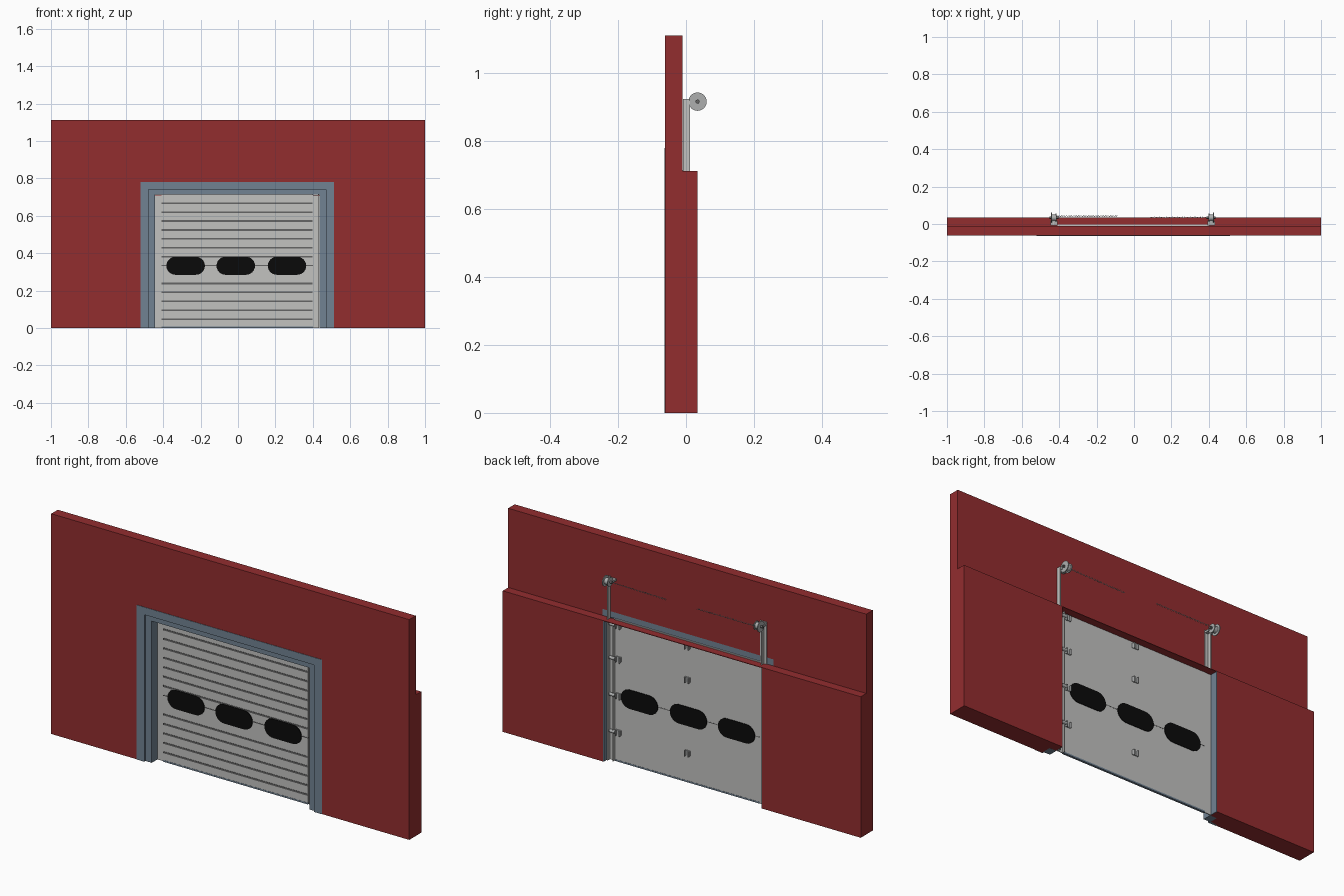
import bpy, bmesh, math
from mathutils import Matrix

if "Cube" in bpy.data.objects:
    bpy.data.objects.remove(bpy.data.objects["Cube"])


def material(name, rgb):
    m = bpy.data.materials.new(name)
    m.use_nodes = True
    col = (*rgb, 1)
    m.diffuse_color = col
    m.node_tree.nodes["Principled BSDF"].inputs["Base Color"].default_value = col
    return m


RED = material("red wall", (0.29, 0.026, 0.028))
BLUE = material("blue grey trim", (0.165, 0.225, 0.29))
PANEL = material("light grey panel", (0.54, 0.54, 0.53))
GROOVE = material("dark grey groove", (0.13, 0.13, 0.13))
BLACK = material("black window", (0.003, 0.003, 0.003))
STEEL = material("steel", (0.42, 0.43, 0.43))

CX = -0.004          # centre line of the doorway
HALF, HEAD = 0.44, 0.712   # clear opening


def finish(name, bm, mat):
    bmesh.ops.recalc_face_normals(bm, faces=bm.faces[:])
    me = bpy.data.meshes.new(name)
    bm.to_mesh(me)
    bm.free()
    me.materials.append(mat)
    ob = bpy.data.objects.new(name, me)
    bpy.context.collection.objects.link(ob)
    return ob


def box(name, x, y, z, mat):
    bm = bmesh.new()
    size = [b - a for a, b in (x, y, z)]
    mid = [(a + b) / 2 for a, b in (x, y, z)]
    bmesh.ops.create_cube(bm, size=1, matrix=Matrix.Translation(mid) @ Matrix.Diagonal((*size, 1)))
    return finish(name, bm, mat)


def prism(name, pts, y0, y1, mat):
    """Extrude an x-z outline from y0 to y1."""
    bm = bmesh.new()
    face = bm.faces.new([bm.verts.new((x, y0, z)) for x, z in pts])
    ext = bmesh.ops.extrude_face_region(bm, geom=[face])["geom"]
    bmesh.ops.translate(bm, vec=(0, y1 - y0, 0), verts=[v for v in ext if isinstance(v, bmesh.types.BMVert)])
    return finish(name, bm, mat)


def arch(outer, top, inner, head):
    """Outline of a square arch standing on the ground."""
    return [(-outer[0], 0), (-outer[0], top), (outer[1], top), (outer[1], 0),
            (CX + inner, 0), (CX + inner, head), (CX - inner, head), (CX - inner, 0)]


def ring(half):
    return (half - CX, half + CX)


def disc(name, x, y, z, r, width, mat):
    bm = bmesh.new()
    bmesh.ops.create_cone(bm, cap_ends=True, segments=24, radius1=r, radius2=r, depth=width,
                          matrix=Matrix.Translation((x, y, z)) @ Matrix.Rotation(math.pi / 2, 4, 'Y'))
    ob = finish(name, bm, mat)
    bpy.context.view_layer.objects.active = ob
    ob.select_set(True)
    bpy.ops.object.shade_smooth_by_angle(angle=math.radians(40))
    ob.select_set(False)


# Walls: tall front skin, lower rear piers, thin ledge bridging them
prism("front_wall", arch((1, 1), 1.112, 0.478, 0.745), -0.062, -0.01, RED)
for side, x in (("right", (-1, CX - HALF - 0.003)), ("left", (CX + HALF + 0.003, 1))):
    box(side + "_rear_pier", x, (-0.01, 0.034), (0, HEAD), RED)
box("rear_ledge", (CX - HALF - 0.003, CX + HALF + 0.003), (-0.01, 0.034), (HEAD - 0.003, HEAD), RED)

# Stepped door surround and reveal linings
prism("outer_trim", arch(ring(0.518), 0.78, 0.474, 0.742), -0.064, -0.05, BLUE)
prism("inner_trim", arch(ring(0.478), 0.745, HALF, HEAD + 0.003), -0.054, -0.0102, BLUE)
for s in (-1, 1):
    a, b = sorted((CX + s * HALF, CX + s * (HALF + 0.003)))
    box("reveal_lining", (a, b), (-0.0102, 0.0335), (0, HEAD - 0.003), BLUE)

# Sectional door with pressed lines
DX = (-0.41, 0.4)
box("door_panel", DX, (-0.013, -0.004), (0.008, 0.716), PANEL)
box("bottom_seal", DX, (-0.014, -0.003), (0, 0.008), BLUE)
for k in range(1, 15):
    if k in (6, 7):
        continue
    z = k * 0.0477
    box("door_groove", (DX[0] + 0.002, DX[1] - 0.002), (-0.0145, -0.0125), (z - 0.0045, z + 0.0045), GROOVE)
box("section_joint", DX, (-0.0145, -0.0034), (0.333, 0.337), GROOVE)

# Capsule windows
for wx in (-0.28, -0.012, 0.262):
    r, straight = 0.048, 0.055
    pts = []
    for i in range(26):
        end, step = divmod(i, 13)
        a = -math.pi / 2 + math.pi * (step / 12 + end)
        pts.append((wx + (straight if end == 0 else -straight) + r * math.cos(a), 0.333 + r * math.sin(a)))
    prism("window", pts, -0.017, -0.001, BLACK)

# Vertical tracks rising past the ledge
box("right_track_plate", (-0.446, -0.41), (-0.009, -0.005), (0, 0.925), PANEL)
box("right_track_flange", (-0.432, -0.428), (-0.005, 0.012), (HEAD, 0.925), PANEL)
box("left_track_flange", (0.428, 0.434), (-0.009, 0.012), (0, 0.925), PANEL)
box("left_track_plate", (0.402, 0.428), (-0.009, -0.005), (0, HEAD - 0.003), PANEL)
box("left_track_lip", (0.402, 0.406), (-0.005, 0.008), (0, HEAD - 0.003), PANEL)


# Hinges and roller brackets on the inner side
def hinge(x, z):
    box("hinge_plate", (x - 0.015, x + 0.015), (-0.004, 0), (z - 0.012, z + 0.012), STEEL)
    for dx in (-0.012, 0.009):
        box("hinge_ear", (x + dx, x + dx + 0.004), (0, 0.01), (z - 0.016, z + 0.012), STEEL)


for z in (0.15, 0.52, 0.69):
    hinge(-0.008, z)
for z in (0.15, 0.335, 0.52, 0.69):
    hinge(0.378, z)
    disc("track_roller", 0.408, 0.004, z, 0.008, 0.03, STEEL)

# Cable drums with their brackets
DZ = 0.917
for x, s in ((-0.428, 1), (0.412, -1)):
    y = 0.034
    disc("drum_outer_flange", x - s * 0.013, y, DZ, 0.027, 0.004, STEEL)
    disc("drum_hub", x, y, DZ, 0.016, 0.026, STEEL)
    disc("drum_inner_flange", x + s * 0.011, y, DZ, 0.022, 0.004, STEEL)
    disc("drum_axle", x, y, DZ, 0.006, 0.05, GROOVE)
    box("drum_bracket", (x - 0.018, x + 0.018), (-0.009, 0.02), (DZ - 0.008, DZ + 0.002), STEEL)


# Fine coil springs reaching toward the middle
def spring(name, x0, x1, y, z0, z1):
    cu = bpy.data.curves.new(name, 'CURVE')
    cu.dimensions = '3D'
    cu.bevel_depth = 0.0012
    cu.bevel_resolution = 0
    n = 36 * 8
    sp = cu.splines.new('POLY')
    sp.points.add(n)
    for i, p in enumerate(sp.points):
        t, a = i / n, i * math.pi / 4
        p.co = (x0 + (x1 - x0) * t, y + 0.003 * math.cos(a), z0 + (z1 - z0) * t + 0.003 * math.sin(a), 1)
    cu.materials.append(STEEL)
    bpy.context.collection.objects.link(bpy.data.objects.new(name, cu))


spring("right_spring", -0.415, -0.09, 0.042, DZ, DZ)
spring("left_spring", 0.4, 0.085, 0.035, DZ, DZ - 0.005)
